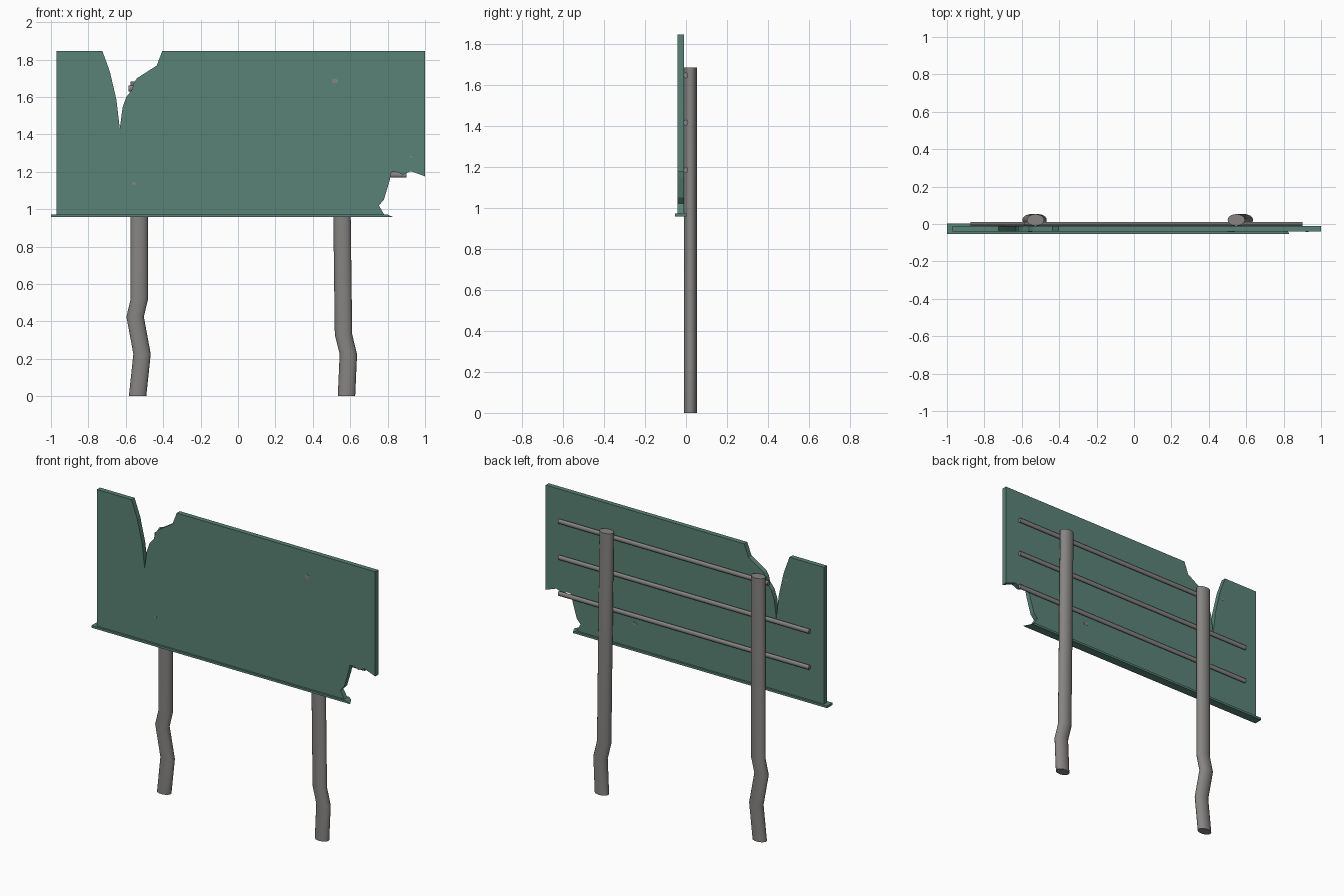
import bpy, bmesh, math

if "Cube" in bpy.data.objects:
    bpy.data.objects.remove(bpy.data.objects["Cube"])


def material(name, rgb):
    m = bpy.data.materials.new(name)
    m.diffuse_color = (*rgb, 1)
    m.use_nodes = True
    m.node_tree.nodes["Principled BSDF"].inputs["Base Color"].default_value = m.diffuse_color
    return m


GREEN = material("faded_green", (0.10, 0.225, 0.183))
GREY = material("weathered_grey", (0.242, 0.231, 0.223))


def finish(name, bm, mat, smooth=False):
    bmesh.ops.recalc_face_normals(bm, faces=bm.faces)
    me = bpy.data.meshes.new(name)
    bm.to_mesh(me)
    bm.free()
    me.materials.append(mat)
    ob = bpy.data.objects.new(name, me)
    bpy.context.collection.objects.link(ob)
    if smooth:
        bpy.ops.object.select_all(action='DESELECT')
        ob.select_set(True)
        bpy.context.view_layer.objects.active = ob
        bpy.ops.object.shade_smooth_by_angle(angle=math.radians(35))
    return ob


def loft(name, rings, mat, smooth=False):
    """Skin a list of equal-length point rings and cap both ends."""
    bm = bmesh.new()
    vs = [[bm.verts.new(p) for p in r] for r in rings]
    n = len(vs[0])
    for a, b in zip(vs, vs[1:]):
        for i in range(n):
            j = (i + 1) % n
            bm.faces.new((a[i], a[j], b[j], b[i]))
    bm.faces.new(vs[0])
    bm.faces.new(vs[-1])
    return finish(name, bm, mat, smooth)


def circle(n):
    return [(math.cos(2 * math.pi * i / n), math.sin(2 * math.pi * i / n)) for i in range(n)]


# torn sign panel: outline in x, z
outline = [
    (-0.97, 0.965), (-0.97, 1.845), (-0.725, 1.845), (-0.685, 1.735),
    (-0.65, 1.585), (-0.632, 1.43), (-0.617, 1.545), (-0.597, 1.60),
    (-0.567, 1.637), (-0.557, 1.675), (-0.54, 1.70), (-0.435, 1.767),
    (-0.405, 1.845), (1.0, 1.845), (1.0, 1.175), (0.925, 1.203),
    (0.88, 1.185), (0.85, 1.20), (0.82, 1.197), (0.81, 1.15),
    (0.78, 1.05), (0.753, 1.02), (0.785, 0.965)]
loft("sign_panel", [[(x, y, z) for x, z in outline] for y in (-0.041, -0.01)], GREEN)

# bottom ledge with a broken, tapering right end
ledge = [(-1.0, -0.053), (-1.0, 0.002), (0.785, 0.002), (0.80, -0.053)]
ledge_low = ledge[:2] + [(0.80, 0.002), (0.83, -0.053)]
loft("bottom_ledge", [[(x, y, 0.957) for x, y in ledge_low],
                      [(x, y, 0.971) for x, y in ledge]], GREEN)

# bent oval posts: path in x, z
paths = {
    "left_post": [(-0.537, 0), (-0.513, 0.225), (-0.55, 0.425), (-0.527, 0.52), (-0.527, 1.683)],
    "right_post": [(0.58, 0), (0.59, 0.225), (0.564, 0.33), (0.547, 1.683)]}
for name, path in paths.items():
    loft(name, [[(x + 0.0465 * c, 0.0215 + 0.0315 * s, z) for c, s in circle(20)]
                for x, z in path], GREY, True)

# back rails, the top one snapped off at the tear
for name, x0, z in (("top_rail", -0.585, 1.645), ("middle_rail", -0.875, 1.414),
                    ("bottom_rail", -0.875, 1.183)):
    loft(name, [[(x, 0.011 * c, z + 0.015 * s) for c, s in circle(12)]
                for x in (x0, 0.90)], GREY, True)

# small scuff spots on the front and back of the panel
for i, (x, z, r, y) in enumerate([(-0.557, 1.137, 0.011, -0.041), (0.518, 1.685, 0.018, -0.041),
                                  (0.925, 1.28, 0.007, -0.041), (-0.702, 1.695, 0.014, -0.01),
                                  (0.37, 1.125, 0.016, -0.01)]):
    loft("scuff_spot_%d" % (i + 1), [[(x + r * c, y + d, z + 0.7 * r * s) for c, s in circle(8)]
                                     for d in (-0.001, 0.001)], GREY)
